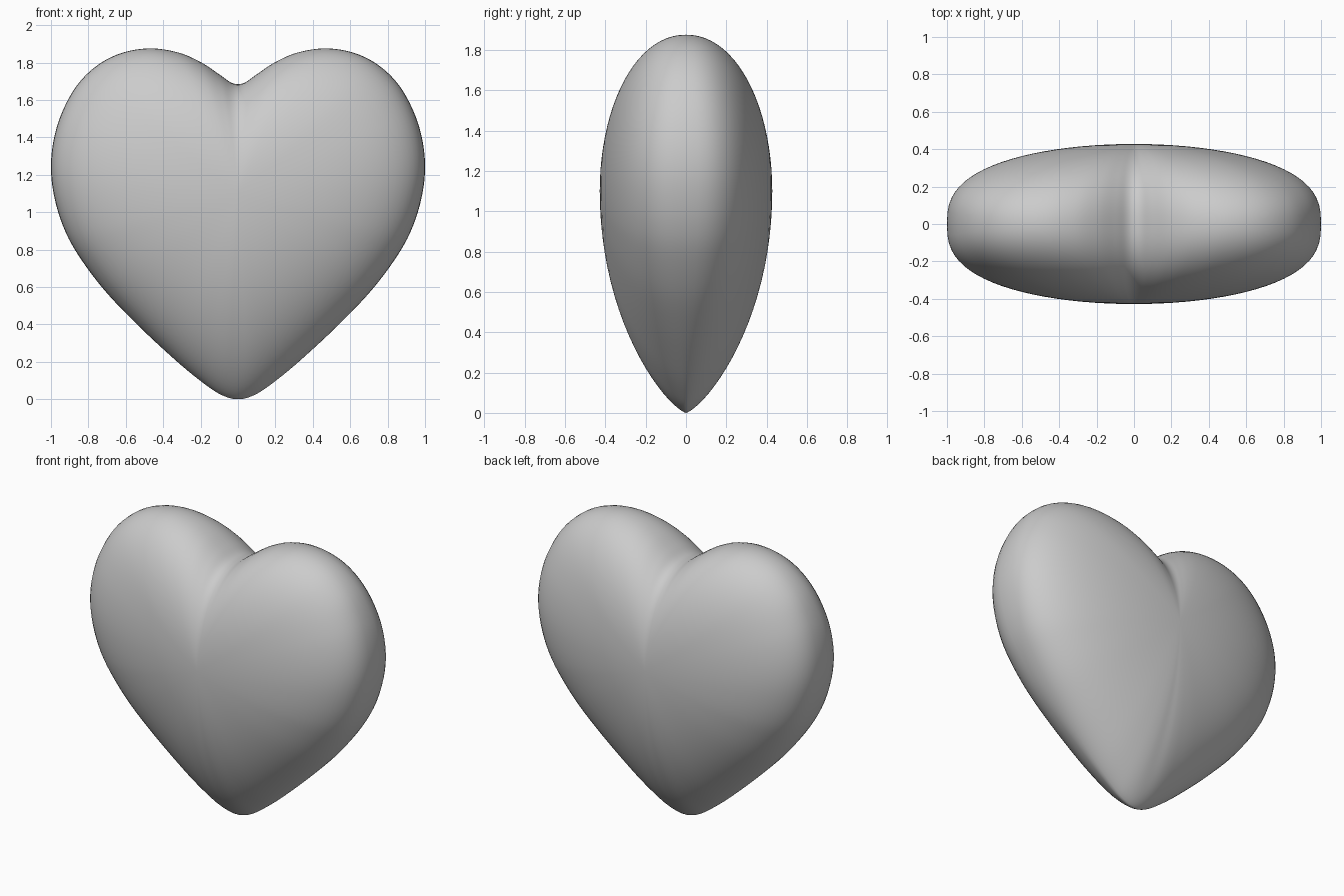
import bpy, bmesh, math

if "Cube" in bpy.data.objects:
    bpy.data.objects.remove(bpy.data.objects["Cube"])

CENTRE_Z = 1.1      # middle of the puffed faces
DEPTH = 0.428       # half thickness
STEPS, RINGS = 6, 22

# Right half outline, notch to tip: x, z, roundness exponent of the rim
half = [(0, 1.685, .42), (.04, 1.695, .42), (.10, 1.737, .43), (.20, 1.803, .45),
        (.32, 1.854, .47), (.47, 1.876, .48), (.62, 1.852, .47), (.75, 1.787, .45),
        (.86, 1.68, .43), (.94, 1.536, .40), (.985, 1.39, .38), (1, 1.24, .37),
        (.984, 1.09, .37), (.937, .93, .38), (.86, .78, .40), (.72, .59, .44),
        (.54, .40, .50), (.33, .205, .58), (.19, .09, .65), (.09, .024, .71),
        (0, 0, .75)]
loop = half + [(-x, z, p) for x, z, p in half[-2:0:-1]]


def spline(a, b, c, d, t):
    """Smooth curve from b to c."""
    return tuple(.5 * (2*q + (r - p)*t + (2*p - 5*q + 4*r - s)*t*t
                       + (3*q - p - 3*r + s)*t**3) for p, q, r, s in zip(a, b, c, d))


n = len(loop)
outline = [spline(loop[i - 1], loop[i], loop[(i + 1) % n], loop[(i + 2) % n], k / STEPS)
           for i in range(n) for k in range(STEPS)]

bm = bmesh.new()


def ring(u, side):
    """Scaled copy of the outline, pushed out to the puffed surface."""
    t = math.sin(u)
    return [bm.verts.new((x * t, side * DEPTH * max(0, 1 - t * t) ** p,
                          CENTRE_Z + (z - CENTRE_Z) * t)) for x, z, p in outline]


# Front face, shared rim, back face
angles = [math.pi / 2 * k / RINGS for k in range(1, RINGS)]
rings = [ring(u, -1) for u in angles] + [ring(math.pi / 2, 0)] \
      + [ring(u, 1) for u in reversed(angles)]
m = len(outline)
for a, b in zip(rings, rings[1:]):
    for i in range(m):
        j = (i + 1) % m
        bm.faces.new((a[i], a[j], b[j], b[i]))
for side, r in ((-1, rings[0]), (1, rings[-1])):
    pole = bm.verts.new((0, side * DEPTH, CENTRE_Z))
    for i in range(m):
        bm.faces.new((pole, r[i], r[(i + 1) % m]))

bmesh.ops.recalc_face_normals(bm, faces=bm.faces)
for f in bm.faces:
    f.smooth = True
mesh = bpy.data.meshes.new("heart")
bm.to_mesh(mesh)
bm.free()
heart = bpy.data.objects.new("heart", mesh)
bpy.context.collection.objects.link(heart)
